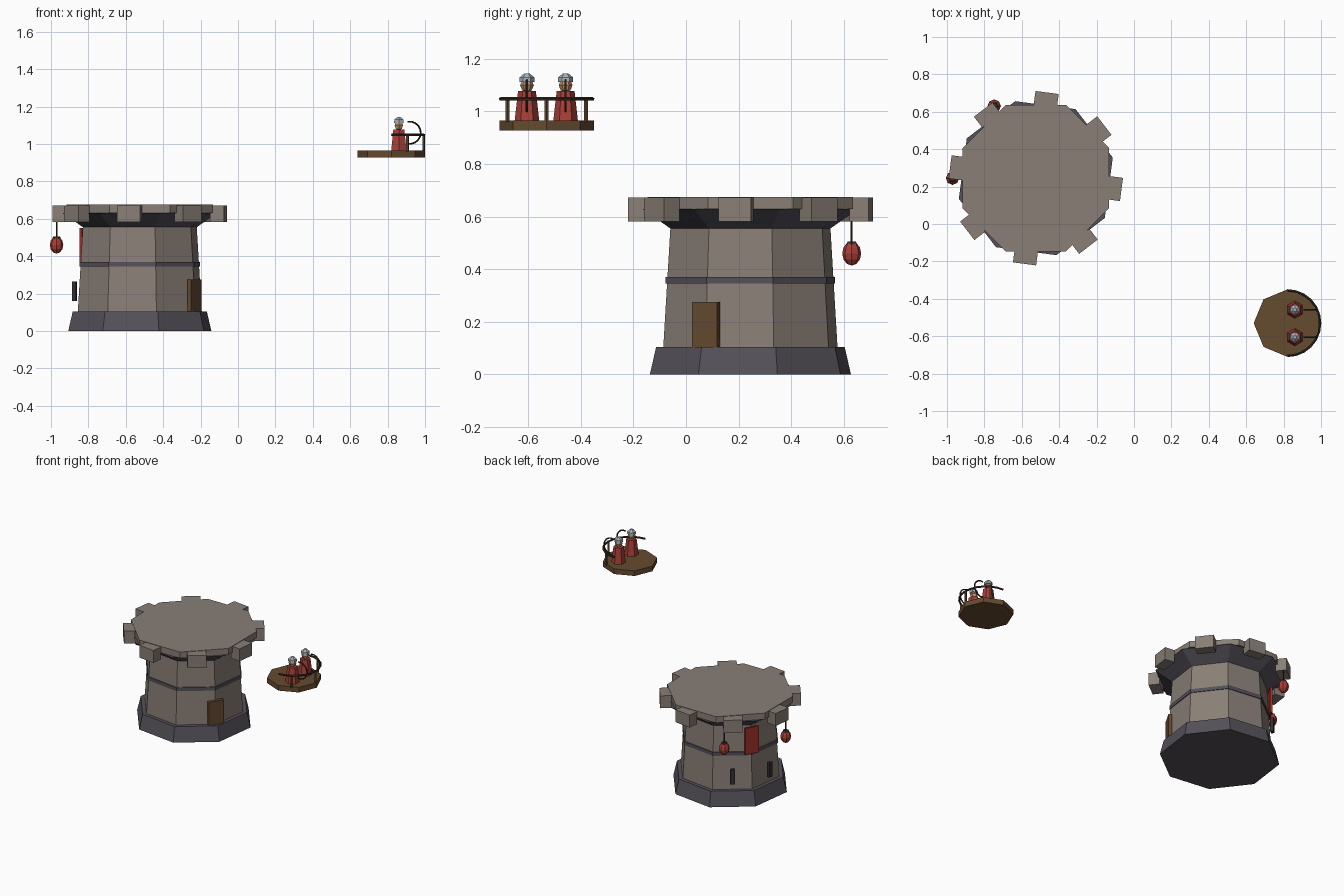
import bpy, bmesh, math
from mathutils import Matrix, Vector

if "Cube" in bpy.data.objects:
    bpy.data.objects.remove(bpy.data.objects["Cube"])

TX, TY = -0.525, 0.245      # tower axis
GX, GY = 0.82, -0.53        # platform axis


def mat(name, r, g, b):
    m = bpy.data.materials.new(name)
    m.diffuse_color = (r, g, b, 1)
    m.use_nodes = True
    m.node_tree.nodes["Principled BSDF"].inputs["Base Color"].default_value = m.diffuse_color
    return m


STONE = mat("stone", 0.25, 0.21, 0.18)
SLATE = mat("slate", 0.09, 0.08, 0.10)
WOOD = mat("wood", 0.13, 0.07, 0.03)
DARKWOOD = mat("dark_wood", 0.04, 0.025, 0.015)
RED = mat("red", 0.40, 0.05, 0.04)
CLOTH = mat("cloth", 0.35, 0.03, 0.02)
SKIN = mat("skin", 0.55, 0.30, 0.15)
STEEL = mat("steel", 0.40, 0.45, 0.50)
IRON = mat("iron", 0.03, 0.03, 0.035)


def add(name, bm, material):
    me = bpy.data.meshes.new(name)
    bm.to_mesh(me)
    bm.free()
    ob = bpy.data.objects.new(name, me)
    me.materials.append(material)
    bpy.context.collection.objects.link(ob)
    return ob


def frustum(name, x, y, z0, z1, r0, r1, material, sides=8, first=0.0):
    """Upright prism or cone with its first corner at the given angle."""
    bm = bmesh.new()
    rings = []
    for z, r in ((z0, r0), (z1, r1)):
        rings.append([bm.verts.new((x + r * math.cos(math.radians(first) + math.tau * i / sides),
                                    y + r * math.sin(math.radians(first) + math.tau * i / sides), z))
                      for i in range(sides)])
    for i in range(sides):
        j = (i + 1) % sides
        bm.faces.new((rings[0][i], rings[0][j], rings[1][j], rings[1][i]))
    bm.faces.new(rings[0][::-1])
    bm.faces.new(rings[1])
    return add(name, bm, material)


def wall_box(name, angle, r, z0, z1, depth, width, material):
    """Box set on the tower wall, facing outward at the given angle."""
    a = math.radians(angle)
    bm = bmesh.new()
    m = (Matrix.Translation((TX + r * math.cos(a), TY + r * math.sin(a), (z0 + z1) / 2))
         @ Matrix.Rotation(a, 4, 'Z') @ Matrix.Diagonal((depth, width, z1 - z0, 1)))
    bmesh.ops.create_cube(bm, size=1, matrix=m)
    return add(name, bm, material)


def ball(name, x, y, z, r, rz, material, u=6, v=4):
    bm = bmesh.new()
    m = Matrix.Translation((x, y, z)) @ Matrix.Diagonal((r, r, rz, 1))
    bmesh.ops.create_uvsphere(bm, u_segments=u, v_segments=v, radius=1, matrix=m)
    return add(name, bm, material)


def tube(name, pts, r, material, sides=5):
    """Round rod swept along a flat path."""
    pts = [Vector(p) for p in pts]
    n = (pts[1] - pts[0]).cross(pts[-1] - pts[0]).normalized()
    bm = bmesh.new()
    rings = []
    for i, p in enumerate(pts):
        t = (pts[min(i + 1, len(pts) - 1)] - pts[max(i - 1, 0)]).normalized()
        s = t.cross(n)
        rings.append([bm.verts.new(p + r * (math.cos(math.tau * k / sides) * n + math.sin(math.tau * k / sides) * s))
                      for k in range(sides)])
    for a, b in zip(rings, rings[1:]):
        for k in range(sides):
            j = (k + 1) % sides
            bm.faces.new((a[k], a[j], b[j], b[k]))
    bm.faces.new(rings[0])
    bm.faces.new(rings[-1])
    bmesh.ops.recalc_face_normals(bm, faces=bm.faces)
    return add(name, bm, material)


# Tower shell, stacked octagons
frustum("tower_base", TX, TY, 0, 0.105, 0.396, 0.371, SLATE, first=15)
frustum("tower_wall", TX, TY, 0.105, 0.56, 0.343, 0.315, STONE, first=15)
frustum("wall_band", TX, TY, 0.345, 0.37, 0.334, 0.334, SLATE, first=15)
frustum("corbel", TX, TY, 0.555, 0.63, 0.315, 0.426, SLATE, first=15)
frustum("roof_deck", TX, TY, 0.63, 0.675, 0.423, 0.423, STONE, first=22.5)

# Battlements
for i in range(8):
    wall_box(f"merlon_{i + 1}", -7.5 + 45 * i, 0.425, 0.582, 0.672, 0.074, 0.125, STONE)

# Door, banner and arrow slits
wall_box("door", -30, 0.338, 0.105, 0.275, 0.022, 0.11, WOOD)
wall_box("banner", 150, 0.335, 0.36, 0.55, 0.015, 0.10, CLOTH)
for i, a in enumerate((127.5, 172.5)):
    wall_box(f"arrow_slit_{i + 1}", a, 0.353, 0.16, 0.265, 0.022, 0.03, IRON)

# Hanging lanterns
for i, a in enumerate((120, 180)):
    x = TX + 0.445 * math.cos(math.radians(a))
    y = TY + 0.445 * math.sin(math.radians(a))
    ball(f"lantern_{i + 1}", x, y, 0.46, 0.036, 0.046, RED, 8, 6)
    frustum(f"lantern_cap_{i + 1}", x, y, 0.492, 0.505, 0.024, 0.018, DARKWOOD, 6)
    frustum(f"lantern_cord_{i + 1}", x, y, 0.50, 0.59, 0.004, 0.004, DARKWOOD, 5)

# Floating lookout platform with a half-round railing
frustum("platform", GX, GY, 0.928, 0.965, 0.18, 0.18, WOOD, 8)
tube("railing", [(GX + 0.175 * math.cos(math.radians(a)), GY + 0.175 * math.sin(math.radians(a)), 1.048)
                 for a in range(-90, 91, 15)], 0.007, DARKWOOD)
for i, a in enumerate((-60, 0, 60)):
    frustum(f"rail_post_{i + 1}", GX + 0.172 * math.cos(math.radians(a)),
            GY + 0.172 * math.sin(math.radians(a)), 0.96, 1.05, 0.008, 0.008, WOOD, 5)

# Two archers
for i, y in enumerate((-0.605, -0.458)):
    x = 0.86
    frustum(f"archer_robe_{i + 1}", x, y, 0.963, 1.077, 0.047, 0.034, RED, 6, 30)
    ball(f"archer_head_{i + 1}", x, y, 1.10, 0.026, 0.028, SKIN)
    frustum(f"helmet_rim_{i + 1}", x, y, 1.112, 1.13, 0.029, 0.028, STEEL, 6, 30)
    frustum(f"helmet_top_{i + 1}", x, y, 1.13, 1.145, 0.028, 0.010, STEEL, 6, 30)
    tube(f"bow_{i + 1}", [(0.917 + 0.06 * math.cos(math.radians(a)), y, 1.06 + 0.06 * math.sin(math.radians(a)))
                          for a in range(-100, 101, 20)], 0.005, DARKWOOD)
